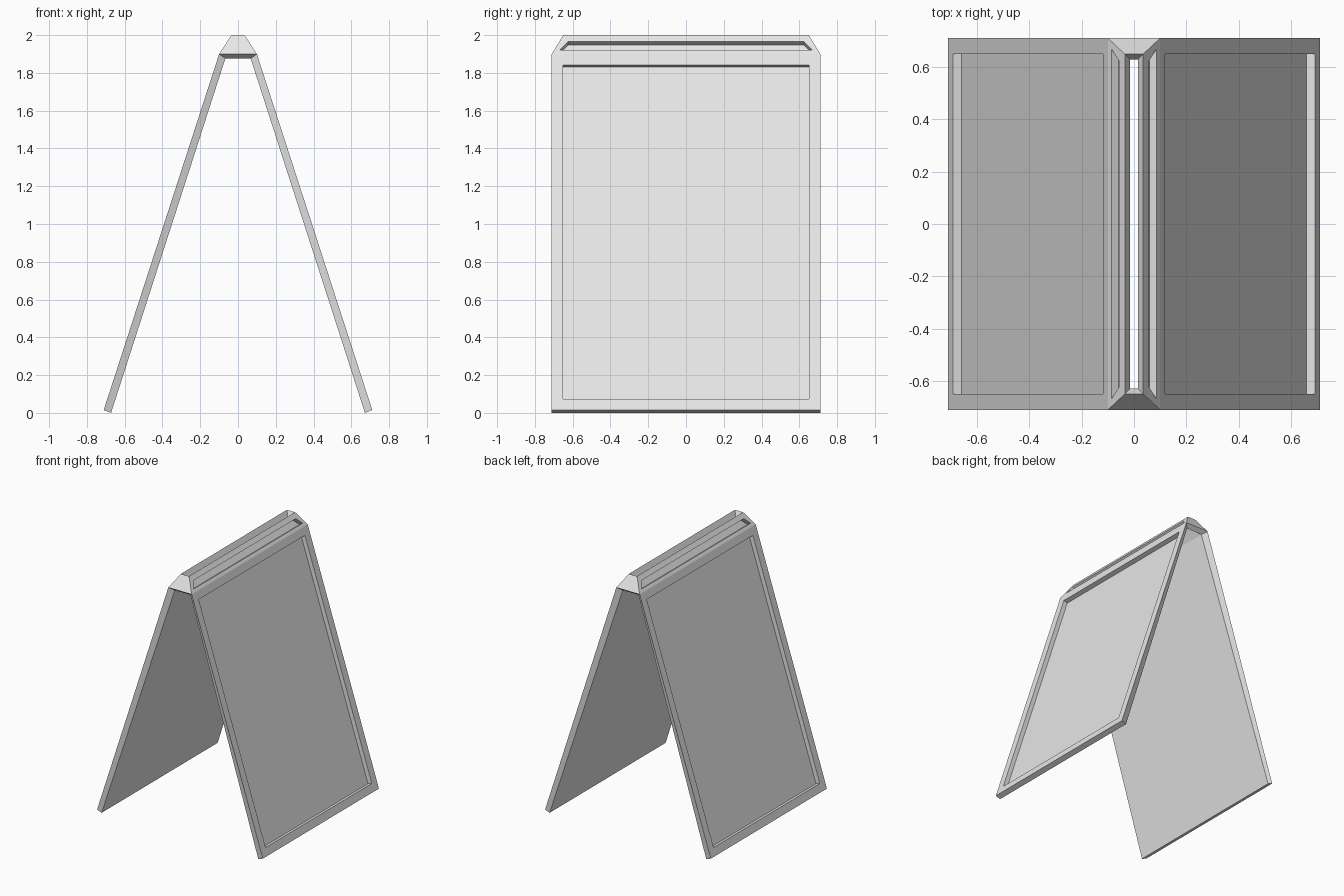
import bpy
import bmesh

cube = bpy.data.objects.get("Cube")
if cube:
    bpy.data.objects.remove(cube, do_unlink=True)

# Single plain material
grey = bpy.data.materials.new("light_grey")
grey.use_nodes = True
colour = (0.8, 0.8, 0.8, 1)
grey.diffuse_color = colour
grey.node_tree.nodes["Principled BSDF"].inputs["Base Color"].default_value = colour

# Half width, half depth and height of the foot, shoulder and top rings
OUTER = [(0.711, 0.711, 0.015), (0.1, 0.711, 1.9), (0.035, 0.65, 2.0)]
INNER = [(0.672, 0.711, 0.0), (0.067, 0.679, 1.876), (0.015, 0.63, 1.957)]
CORNERS = [(1, -1), (1, 1), (-1, 1), (-1, -1)]

bm = bmesh.new()


def ring(size):
    x, y, z = size
    return [bm.verts.new((x * sx, y * sy, z)) for sx, sy in CORNERS]


def recess(faces, border, depth):
    """Sink a bordered pocket straight into each face."""
    bmesh.ops.inset_individual(bm, faces=faces, thickness=border)
    sunk = bmesh.ops.extrude_discrete_faces(bm, faces=faces)["faces"]
    for face in sunk:
        face.normal_update()
        bmesh.ops.translate(bm, verts=face.verts, vec=-face.normal * depth)


outer = [ring(r) for r in OUTER]
inner = [ring(r) for r in INNER]
panels, cap_sides = [], []

for i in range(4):
    j = (i + 1) % 4
    is_side = i % 2 == 0
    # Cap walls, with the top opening's lip
    wall = bm.faces.new((outer[1][i], outer[1][j], outer[2][j], outer[2][i]))
    bm.faces.new((inner[1][j], inner[1][i], inner[2][i], inner[2][j]))
    bm.faces.new((outer[2][i], outer[2][j], inner[2][j], inner[2][i]))
    if is_side:
        # Leaning panel: outside, inside, foot
        cap_sides.append(wall)
        panels.append(bm.faces.new((outer[0][i], outer[0][j], outer[1][j], outer[1][i])))
        bm.faces.new((inner[0][j], inner[0][i], inner[1][i], inner[1][j]))
        bm.faces.new((outer[0][j], outer[0][i], inner[0][i], inner[0][j]))
        # Panel edges
        for k in (i, j):
            bm.faces.new((outer[0][k], outer[1][k], inner[1][k], inner[0][k]))
    else:
        # Underside of the cap ends
        bm.faces.new((outer[1][j], outer[1][i], inner[1][i], inner[1][j]))

bmesh.ops.recalc_face_normals(bm, faces=bm.faces)

# Poster pockets on the panels and narrow slots on the cap
recess(panels, 0.086, 0.034)
recess(cap_sides, 0.049, 0.033)
bmesh.ops.recalc_face_normals(bm, faces=bm.faces)

mesh = bpy.data.meshes.new("folding_sign_frame")
bm.to_mesh(mesh)
bm.free()
mesh.materials.append(grey)
frame = bpy.data.objects.new("folding_sign_frame", mesh)
bpy.context.collection.objects.link(frame)
